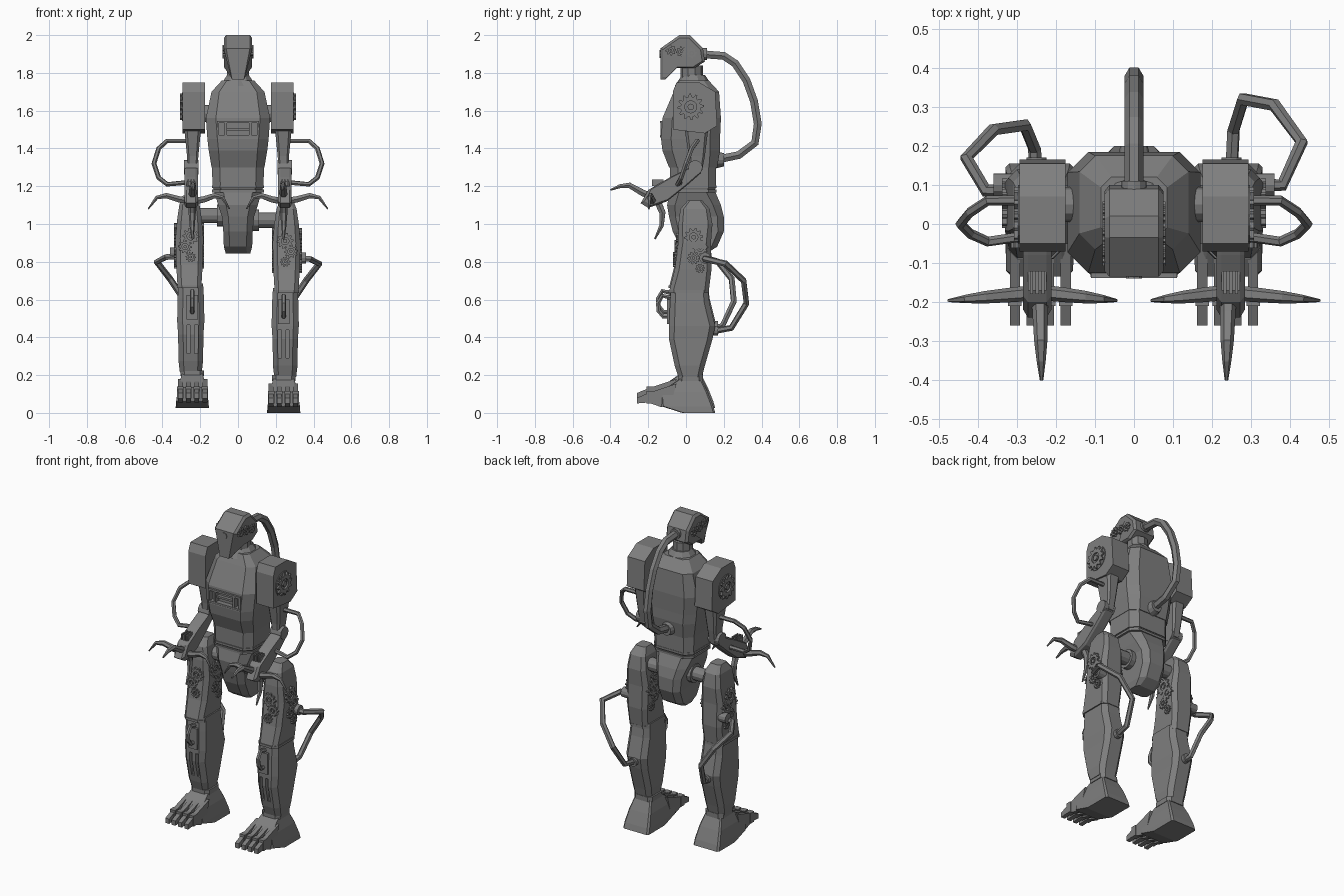
import bpy, bmesh, math
from mathutils import Vector, Matrix

cube = bpy.data.objects.get("Cube")
if cube:
    bpy.data.objects.remove(cube)

metal = bpy.data.materials.new("dark grey metal")
metal.use_nodes = True
metal.diffuse_color = (.21, .21, .21, 1)
shader = metal.node_tree.nodes["Principled BSDF"]
shader.inputs["Base Color"].default_value = metal.diffuse_color


def add(name, bm, placement=None):
    if placement:
        bm.transform(placement)
    bmesh.ops.recalc_face_normals(bm, faces=bm.faces[:])
    mesh = bpy.data.meshes.new(name)
    bm.to_mesh(mesh)
    bm.free()
    mesh.materials.clear()
    mesh.materials.append(metal)
    part = bpy.data.objects.new(name, mesh)
    bpy.context.collection.objects.link(part)
    return part


def evaluated_mesh(part):
    depsgraph = bpy.context.evaluated_depsgraph_get()
    return bpy.data.meshes.new_from_object(part.evaluated_get(depsgraph))


def loft(name, rings):
    bm = bmesh.new()
    loops = [[bm.verts.new(point) for point in ring] for ring in rings]
    for lower, upper in zip(loops, loops[1:]):
        for i in range(len(lower)):
            bm.faces.new((lower[i - 1], lower[i], upper[i], upper[i - 1]))
    bm.faces.new(loops[0])
    bm.faces.new(loops[-1])
    return add(name, bm)


def body(name, middle, sections, chamfer=.17):
    """Stack of chamfered rectangles: height, half width, front, back."""
    rings = []
    for z, half, front, back in sections:
        k = chamfer * min(half * 2, back - front)
        side = [(half, front + k), (half, back - k), (half - k, back)]
        outline = [(half - k, front)] + side
        outline += [(-x, y) for x, y in reversed(outline)]
        rings.append([(middle + x, y, z) for x, y in outline])
    return loft(name, rings)


def prism(name, profile, middle, half, rim=0):
    """Side profile (y, z) extruded across x, with an optional bevelled rim."""
    centre = sum((Vector(p) for p in profile), Vector((0, 0))) / len(profile)
    steps = [(-half, 1), (half, 1)]
    if rim:
        steps = [(-half, .88), (rim - half, 1), (half - rim, 1), (half, .88)]
    rings = []
    for x, size in steps:
        outline = [centre.lerp(Vector(p), size) for p in profile]
        rings.append([(middle + x, p.x, p.y) for p in outline])
    return loft(name, rings)


def box(name, middle, half, front, back, low, high):
    corners = [(front, low), (back, low), (back, high), (front, high)]
    return prism(name, corners, middle, half)


def aim(position, axis):
    turn = Vector(axis).to_track_quat('Z', 'Y').to_matrix().to_4x4()
    return Matrix.Translation(position) @ turn


def rod(name, start, axis, length, radius, end_radius=None, sides=12):
    axis = Vector(axis)
    bm = bmesh.new()
    bmesh.ops.create_cone(bm, cap_ends=True, segments=sides, radius1=radius,
                          radius2=end_radius or radius, depth=length)
    return add(name, bm, aim(Vector(start) + axis * length / 2, axis))


def gear(name, position, radius, axis, teeth=10, thickness=.014):
    bm = bmesh.new()
    count = teeth * 4
    outer, inner = [], []
    for i in range(count):
        angle = math.tau * i / count
        ray = Vector((math.cos(angle), math.sin(angle), 0)) * radius
        lift = Vector((0, 0, -thickness / 2))
        outer.append(bm.verts.new(ray * (1 if i % 4 < 2 else .75) + lift))
        inner.append(bm.verts.new(ray * .45 + lift))
    faces = [bm.faces.new((outer[i - 1], outer[i], inner[i], inner[i - 1])) for i in range(count)]
    grown = bmesh.ops.extrude_face_region(bm, geom=faces)["geom"]
    tops = [item for item in grown if isinstance(item, bmesh.types.BMVert)]
    bmesh.ops.translate(bm, vec=(0, 0, thickness), verts=tops)
    bmesh.ops.create_cone(bm, cap_ends=True, segments=8, radius1=radius / 4,
                          radius2=radius / 4, depth=thickness)
    return add(name, bm, aim(position, axis))


def hose(name, points, radius, tip=1):
    """Tube through the points, thinning towards its last point by the tip factor."""
    curve = bpy.data.curves.new(name, 'CURVE')
    curve.dimensions = '3D'
    curve.bevel_depth, curve.bevel_resolution, curve.use_fill_caps = radius, 1, True
    spline = curve.splines.new('POLY')
    spline.points.add(len(points) - 1)
    spline.use_smooth = False
    for i, point in enumerate(points):
        spline.points[i].co = (*point, 1)
        spline.points[i].radius = 1 + (tip - 1) * (i / (len(points) - 1)) ** 2
    tube = bpy.data.objects.new(name, curve)
    bpy.context.collection.objects.link(tube)
    bm = bmesh.new()
    bm.from_mesh(evaluated_mesh(tube))
    bpy.data.objects.remove(tube)
    return add(name, bm)


def cut(part, cutter):
    recess = part.modifiers.new("recess", 'BOOLEAN')
    recess.operation, recess.object, recess.solver = 'DIFFERENCE', cutter, 'EXACT'
    bpy.context.view_layer.update()
    carved = evaluated_mesh(part)
    part.modifiers.clear()
    part.data = carved
    bpy.data.objects.remove(cutter)


RIGHTWARD, FORWARD, BACKWARD, UPWARD = (1, 0, 0), (0, -1, 0), (0, 1, 0), (0, 0, 1)

# Head with a narrowed chin, side gears and neck
head = prism("head", [(-.135, 1.93), (-.035, 2), (.02, 2), (.09, 1.93), (.1, 1.86), (.045, 1.825),
                      (-.05, 1.825), (-.11, 1.765), (-.135, 1.765)], 0, .075, rim=.012)
for vertex in head.data.vertices:
    if vertex.co.z < 1.85 and vertex.co.y < -.08:
        vertex.co.x *= .5
rod("forehead_gem", (0, -.12, 1.9), FORWARD, .02, .02, sides=8)
for side in (-1, 1):
    for i in range(3):
        gear("head_gear", (side * .074, i * .055 - .08, 1.92 - i * .008), .028, (side, 0, 0), teeth=8)
rod("neck", (0, .03, 1.76), UPWARD, .08, .06, sides=10)
rod("neck_collar", (0, .04, 1.73), UPWARD, .06, .1, .06, sides=10)

# Torso with a recessed chest vent
torso = body("torso", 0, [(1.3, .14, -.09, .165), (1.39, .155, -.125, .18), (1.45, .162, -.132, .18),
                          (1.56, .17, -.125, .185), (1.7, .14, -.065, .175), (1.76, .085, -.035, .12)])
cut(torso, box("vent_cutter", 0, .1, -.2, -.105, 1.47, 1.535))
for z in (1.465, 1.54):
    box("vent_rim", 0, .11, -.138, -.12, z - .006, z + .006)
for x in (-.106, -.065, .065, .106):
    box("vent_bar", x, .006, -.136, -.1, 1.465, 1.54)
box("vent_slat", 0, .065, -.125, -.1, 1.495, 1.507)

# Waist and pelvis
body("abdomen", 0, [(1.17, .125, -.075, .15), (1.2, .135, -.085, .16), (1.31, .138, -.085, .16)])
for z in (1.168, 1.19):
    body("waist_ring", 0, [(z + rise, .137, -.09, .162) for rise in (0, .014)])
body("pelvis", 0, [(.845, .065, .02, .11), (.88, .075, -.03, .165), (.96, .078, -.07, .2),
                   (1.04, .085, -.09, .2), (1.1, .105, -.1, .185), (1.17, .125, -.085, .155)], .2)

# Hose from head to back
spine = [(.07, 1.9), (.2, 1.89), (.26, 1.85), (.32, 1.76), (.36, 1.65), (.38, 1.53), (.365, 1.43),
         (.28, 1.365), (.16, 1.34)]
hose("back_hose", [(0, y, z) for y, z in spine], .024)
rod("head_port", (0, .08, 1.9), BACKWARD, .03, .032)
rod("back_port", (0, .16, 1.34), BACKWARD, .04, .045, .035)

# Left shoulder and upper arm
prism("left_shoulder", [(-.07, 1.5), (-.07, 1.7), (-.05, 1.75), (.07, 1.75), (.155, 1.7), (.165, 1.52),
                        (.1, 1.48)], .234, .059)
rod("left_shoulder_joint", (.14, .05, 1.585), RIGHTWARD, .05, .045)
rod("left_shoulder_hub", (.285, .025, 1.62), RIGHTWARD, .012, .075, sides=16)
gear("left_shoulder_gear", (.3, .025, 1.62), .07, RIGHTWARD, teeth=12)
body("left_upper_arm", .24, [(1.28, .025, .02, .085), (1.36, .03, .015, .1), (1.52, .046, -.01, .12)])
rod("left_elbow", (.21, .05, 1.3), RIGHTWARD, .076, .038)

# Left forearm, clawed hand and hose
prism("left_forearm", [(.08, 1.32), (.08, 1.27), (0, 1.2), (-.1, 1.12), (-.2, 1.085), (-.24, 1.11),
                       (-.2, 1.18), (-.08, 1.25), (.02, 1.3)], .248, .036, rim=.012)
box("left_wrist_plate", .248, .024, -.17, -.11, 1.19, 1.225)
for i in range(3):
    box("left_knuckle", .233 + i * .015, .004, -.18, -.12, 1.2, 1.235)
hose("left_arm_hose", [(.26, .06, 1.44), (.375, .06, 1.44), (.42, .03, 1.4), (.445, 0, 1.32),
                       (.42, -.025, 1.245), (.375, -.045, 1.21), (.27, -.03, 1.22)], .013)
for reach, name in ((1, "left_outer_finger"), (-.83, "left_inner_finger")):
    hose(name, [(.24 + reach * x, -.175 - x * .09, z) for x, z in
                ((0, 1.12), (.07, 1.13), (.14, 1.15), (.19, 1.14), (.235, 1.08))], .02, tip=.2)
for name, claw in (("left_front_finger", [(-.17, 1.14), (-.23, 1.165), (-.3, 1.205), (-.35, 1.2), (-.4, 1.18)]),
                   ("left_thumb", [(-.15, 1.12), (-.125, 1.06), (-.13, .99), (-.165, .92)])):
    hose(name, [(.245 + y * .02, y, z) for y, z in claw], .021, tip=.22)

# Left shin with slots, thigh and knee
shin = body("left_shin", .25, [(.19, .058, -.04, .085), (.25, .065, -.06, .1), (.39, .067, -.09, .14),
                               (.46, .072, -.09, .155), (.58, .07, -.085, .125), (.66, .065, -.08, .115)], .2)
for x in (.222, .262):
    cut(shin, box("slot_cutter", x, .009, -.2, -.055, .29, .44))
body("left_thigh", .257, [(.64, .063, -.09, .12), (.76, .07, -.06, .135), (.9, .074, -.042, .132),
                          (1, .065, -.04, .14), (1.08, .053, -.03, .125), (1.125, .035, .01, .085)])
body("left_knee_rim", .255, [(z, .069, -.092, .122) for z in (.635, .65)], .2)
box("left_knee_plate", .242, .03, -.1, -.07, .47, .6)
hose("left_knee_loop", [(.242, y, z) for y, z in ((-.08, .61), (-.125, .62), (-.148, .58), (-.145, .54),
                                                  (-.12, .51), (-.08, .51))], .013)
rod("left_hip_axle", (.05, .06, 1.02), RIGHTWARD, .16, .04)
rod("left_hip_collar", (.07, .06, 1.02), RIGHTWARD, .04, .057)

# Left thigh gears, shrinking downwards
for i in range(4):
    radius = .05 - i * .008
    y, z = .04 + (i % 2) * .035, .93 - i * .055
    gear("left_outer_gear", (.331, y, z), radius, RIGHTWARD)
    gear("left_inner_gear", (.186, y, z), radius, (-1, 0, 0))
    if i < 3:
        gear("left_front_gear", (.25 + (i % 2) * .03, -.047 - i * .007, z - .02), radius - .006, FORWARD)

# Left foot
body("left_ankle", .243, [(z, .062, -.042, .09) for z in (.17, .2)])
body("left_foot", .242, [(0, .088, -.02, .155), (.035, .086, -.13, .145), (.11, .074, -.135, .115),
                         (.18, .056, -.035, .08)], .06)
for i in range(4):
    x = .175 + i * .0435
    prism("left_toe", [(-.05, .155), (-.14, .125), (-.2, .105), (-.26, .08), (-.26, .05), (-.2, .055),
                       (-.13, .03), (-.08, .05)], x, .013)
    box("left_toe_joint", x, .017, -.21, -.175, .05, .115)
rod("left_hose_port", (.31, .1, .82), RIGHTWARD, .05, .03)
rod("left_calf_port", (.25, .12, .435), BACKWARD, .05, .026)

# Mirrored right limbs, the right leg slightly raised
for part in [p for p in bpy.context.collection.objects if p.name.startswith("left_")]:
    twin = part.copy()
    twin.data = part.data.copy()
    twin.name = part.name.replace("left", "right")
    is_leg = max(v.co.z for v in part.data.vertices) < 1.13 and "thumb" not in part.name
    lift = .025 if is_leg else 0
    twin.data.transform(Matrix.Translation((0, 0, lift)) @ Matrix.Diagonal((-1, 1, 1, 1)))
    twin.data.flip_normals()
    bpy.context.collection.objects.link(twin)

# Leg hoses, the right one drawn in closer
path = [(.31, .1, .82), (.38, .1, .815), (.43, .21, .79), (.36, .305, .7), (.28, .32, .58),
        (.255, .24, .45), (.25, .13, .43)]
hose("left_leg_hose", path, .017)
hose("right_leg_hose", [(-x, .01 + y * .76, z + .01) for x, y, z in path], .017)
